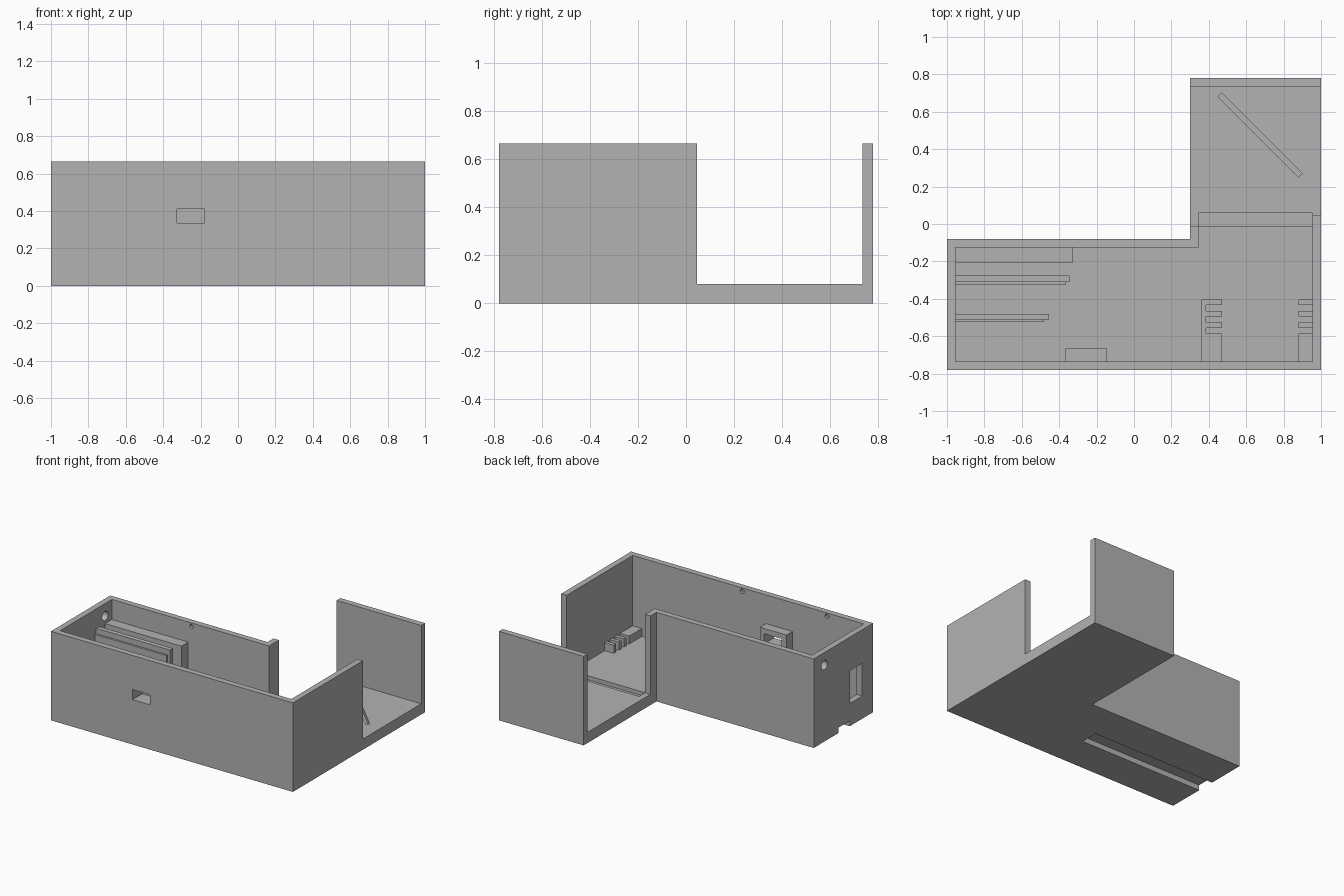
import bpy
import bmesh
import math
from mathutils import Vector

cube = bpy.data.objects.get("Cube")
if cube:
    bpy.data.objects.remove(cube, do_unlink=True)

grey = bpy.data.materials.new("plain grey")
grey.use_nodes = True
grey.diffuse_color = (0.45, 0.45, 0.45, 1)
grey.node_tree.nodes["Principled BSDF"].inputs["Base Color"].default_value = grey.diffuse_color

FLOOR, TOP, WALL = 0.08, 0.665, 0.045


def prism(name, outline, z0, z1):
    """Upright prism over a flat outline."""
    bm = bmesh.new()
    face = bm.faces.new([bm.verts.new((x, y, z0)) for x, y in outline])
    ext = bmesh.ops.extrude_face_region(bm, geom=[face])
    up = [g for g in ext["geom"] if isinstance(g, bmesh.types.BMVert)]
    bmesh.ops.translate(bm, verts=up, vec=(0, 0, z1 - z0))
    bmesh.ops.recalc_face_normals(bm, faces=bm.faces)
    mesh = bpy.data.meshes.new(name)
    bm.to_mesh(mesh)
    bm.free()
    mesh.materials.append(grey)
    obj = bpy.data.objects.new(name, mesh)
    bpy.context.collection.objects.link(obj)
    return obj


def box(name, x0, x1, y0, y1, z0, z1):
    return prism(name, [(x0, y0), (x1, y0), (x1, y1), (x0, y1)], z0, z1)


def rod(name, centre, radius, depth, axis):
    """Round cutter along the given axis."""
    bpy.ops.mesh.primitive_cylinder_add(vertices=24, radius=radius, depth=depth, location=centre)
    obj = bpy.context.object
    obj.name = name
    obj.rotation_euler = Vector(axis).to_track_quat("Z", "Y").to_euler()
    obj.data.materials.append(grey)
    return obj


def carve(target, cutters):
    """Subtract the cutters for good, then remove them."""
    for cutter in cutters:
        cutter.hide_render = True
        mod = target.modifiers.new("cut", "BOOLEAN")
        mod.operation = "DIFFERENCE"
        mod.solver = "EXACT"
        mod.object = cutter
    bpy.context.view_layer.update()
    graph = bpy.context.evaluated_depsgraph_get()
    mesh = bpy.data.meshes.new_from_object(target.evaluated_get(graph))
    target.modifiers.clear()
    target.data = mesh
    for cutter in cutters:
        bpy.data.objects.remove(cutter, do_unlink=True)


# L-shaped housing
housing = prism("housing", [(-1, -0.78), (1, -0.78), (1, 0.78), (0.3, 0.78),
                            (0.3, -0.08), (-1, -0.08)], 0, TOP)

# Open cavity that leaves the long walls, the short stub and the rear wall
cavity = prism("cavity_cutter", [(-0.955, -0.735), (0.955, -0.735), (0.955, WALL), (1.1, WALL),
                                 (1.1, 0.735), (0.2, 0.735), (0.2, -0.01), (0.345, -0.01),
                                 (0.345, -0.125), (-0.955, -0.125)], FLOOR, 1)

# Floor grooves: cross slot and diagonal slot
cross_slot = box("cross_slot_cutter", 0.345, 0.955, -0.01, 0.06, 0.05, 0.2)
a, b = Vector((0.46, 0.69)), Vector((0.89, 0.26))
side = Vector((1, 1)).normalized() * 0.014
diagonal_slot = prism("diagonal_slot_cutter", [a - side, b - side, b + side, a + side], 0.045, 0.2)

# Underside channel, port opening, side window and cable hole
channel = box("channel_cutter", -1.1, 0.03, -0.505, -0.37, -0.1, 0.04)
window = box("window_cutter", -1.1, -0.9, -0.65, -0.51, 0.17, 0.415)
port = box("port_cutter", -0.325, -0.18, -0.9, -0.7, 0.335, 0.41)
cable_hole = rod("cable_hole_cutter", (-1, -0.205, 0.572), 0.035, 0.3, (1, 0, 0))

# Blind pin holes near the rim
pins = [rod("pin_cutter", (x, y, 0.64), 0.016, 0.04, (0, 1, 0))
        for x, y in ((0.05, -0.735), (-0.65, -0.735), (-0.295, -0.125))]

carve(housing, [cavity, cross_slot, diagonal_slot, channel, window, port, cable_hole] + pins)

# Port surround on the inside of the front wall
surround = box("port_surround", -0.365, -0.145, -0.735, -0.665, 0.295, 0.45)
carve(surround, [box("port_cutter", -0.325, -0.18, -0.9, -0.5, 0.335, 0.41)])

# Ledge and board supports against the end wall
for name, x1, y0, y1, top in (
        ("rear_ledge", -0.325, -0.205, -0.125, 0.515),
        ("rear_board", -0.345, -0.31, -0.275, 0.52),
        ("rear_board_lip", -0.365, -0.325, -0.31, 0.48),
        ("front_board", -0.455, -0.51, -0.48, 0.44),
        ("front_board_lip", -0.48, -0.525, -0.51, 0.41)):
    box(name, -0.955, x1, y0, y1, FLOOR, top)

# Slotted holders: a solid end followed by three teeth
for name, x0, x1, spine in (("inner_holder", 0.36, 0.47, 0.385), ("outer_holder", 0.88, 0.955, None)):
    box(name + "_end", x0, x1, -0.735, -0.585, FLOOR, 0.14)
    if spine:
        box(name + "_spine", x0, spine, -0.585, -0.405, FLOOR, 0.14)
    for i in range(3):
        y = -0.555 + i * 0.061
        box(name + "_tooth", spine or x0, x1, y, y + 0.029, FLOOR, 0.14)
